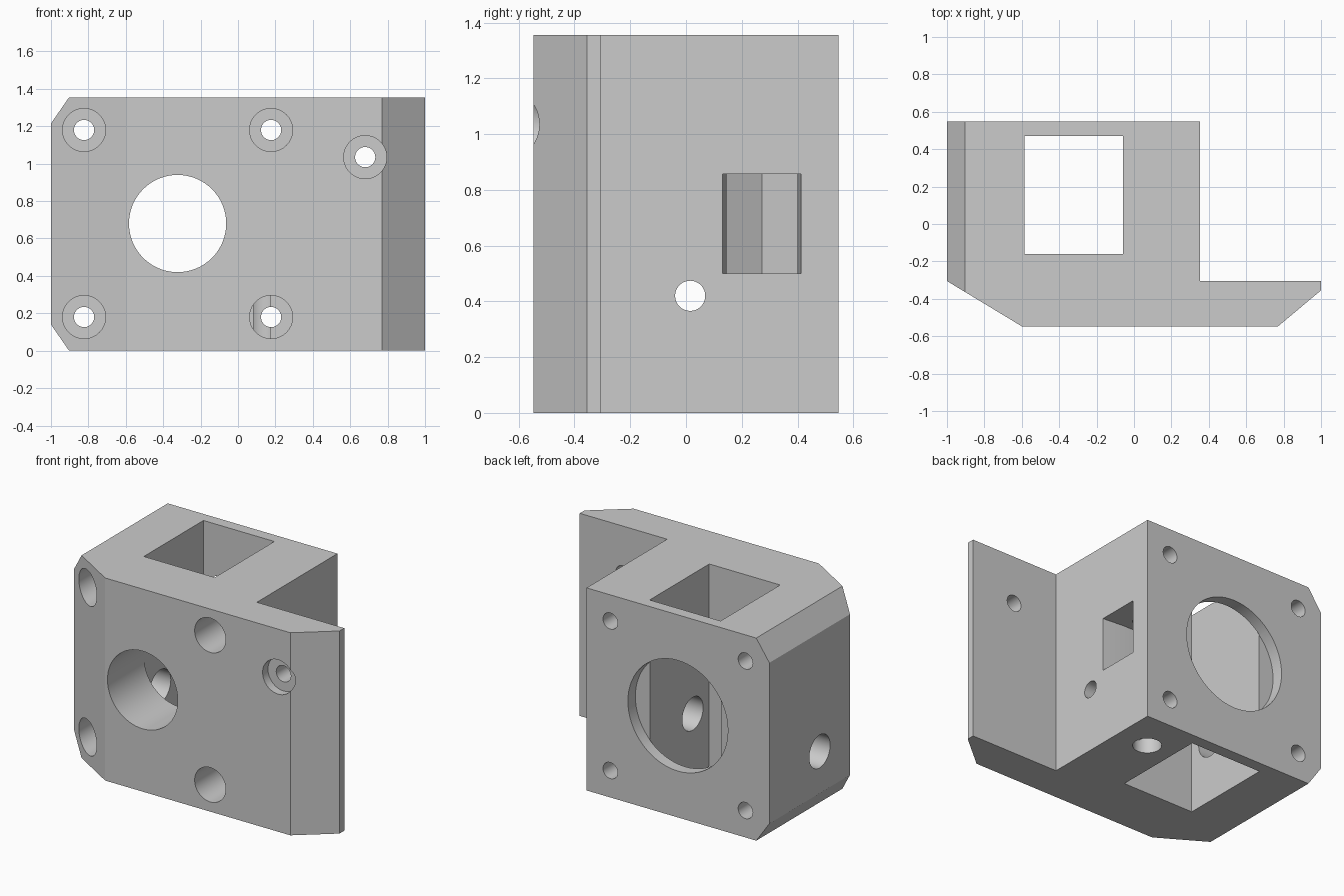
import bpy, bmesh, math
from mathutils import Vector

if "Cube" in bpy.data.objects:
    bpy.data.objects.remove(bpy.data.objects["Cube"])

grey = bpy.data.materials.new("plain grey")
grey.diffuse_color = (0.6, 0.6, 0.6, 1)
grey.use_nodes = True
grey.node_tree.nodes["Principled BSDF"].inputs["Base Color"].default_value = grey.diffuse_color


def prism(name, points, low, high, axis="z"):
    """Extrude a flat outline along z (outline in x, y) or y (outline in x, z)."""
    place = (lambda a, b, h: (a, b, h)) if axis == "z" else (lambda a, b, h: (a, h, b))
    bm = bmesh.new()
    rings = [[bm.verts.new(place(a, b, h)) for a, b in points] for h in (low, high)]
    bm.faces.new(rings[0])
    bm.faces.new(rings[1])
    n = len(points)
    for i in range(n):
        j = (i + 1) % n
        bm.faces.new((rings[0][i], rings[0][j], rings[1][j], rings[1][i]))
    bmesh.ops.recalc_face_normals(bm, faces=bm.faces[:])
    mesh = bpy.data.meshes.new(name)
    bm.to_mesh(mesh)
    bm.free()
    ob = bpy.data.objects.new(name, mesh)
    bpy.context.collection.objects.link(ob)
    return ob


def rod(name, start, end, radius):
    """Round cutter between two points."""
    a, b = Vector(start), Vector(end)
    bpy.ops.mesh.primitive_cylinder_add(vertices=64, radius=radius, depth=(b - a).length,
                                        location=(a + b) / 2)
    ob = bpy.context.object
    ob.name = name
    ob.rotation_mode = "QUATERNION"
    ob.rotation_quaternion = (b - a).to_track_quat("Z", "Y")
    return ob


H = 1.355

# Block with side flange
body = prism("motor_mount", [(-1, 0.547), (0.353, 0.547), (0.353, -0.305), (1, -0.305),
                             (1, -0.355), (0.77, -0.547), (-0.6, -0.547), (-1, -0.305)], 0, H)
body.data.materials.append(grey)

cutters = []
# Bevels along the left top and bottom edges
for z, s in ((0, 1), (H, -1)):
    corner = [(-1.0, z + s * 0.14), (-0.903, z), (-0.834, z - s * 0.1), (-1.2, z - s * 0.1),
              (-1.2, z + s * 0.4286)]
    cutters.append(prism("edge_bevel", corner, -0.8, 0.8, "y"))

# Vertical shaft, front opening and motor boss recess
cutters.append(prism("shaft", [(-0.585, -0.16), (-0.06, -0.16), (-0.06, 0.47), (-0.585, 0.47)],
                     -0.1, H + 0.1))
cx, cz = -0.323, 0.68
cutters.append(rod("front_opening", (cx, -0.7, cz), (cx, 0.0, cz), 0.26))
cutters.append(rod("boss_recess", (cx, 0.468, cz), (cx, 0.7, cz), 0.37))

# Motor screws with deep head bores
for x in (-0.823, 0.177):
    for z in (0.18, 1.18):
        cutters.append(rod("head_bore", (x, -0.7, z), (x, 0.2, z), 0.115))
        cutters.append(rod("screw_hole", (x, 0.1, z), (x, 0.7, z), 0.054))

# Flange screw with shallow head bore
cutters.append(rod("flange_bore", (0.68, -0.7, 1.035), (0.68, -0.49, 1.035), 0.115))
cutters.append(rod("flange_hole", (0.68, -0.6, 1.035), (0.68, -0.2, 1.035), 0.054))

# Cross screw, wide from the left and narrow on the right
cutters.append(rod("cross_bore", (-1.1, 0.015, 0.42), (0.15, 0.015, 0.42), 0.11))
cutters.append(rod("cross_hole", (0.1, 0.015, 0.42), (0.45, 0.015, 0.42), 0.054))

# Nut pocket with pointed end and the bolt hole below it
cutters.append(prism("nut_pocket", [(-0.02, 0.2725), (0.055, 0.145), (0.2, 0.145), (0.373, 0.13),
                                    (0.373, 0.415), (0.2, 0.40), (0.055, 0.40)], 0.5, 0.857))
cutters.append(rod("bolt_hole", (0.128, 0.275, -0.1), (0.128, 0.275, 1.05), 0.087))

# Cut everything and clean up
bpy.context.view_layer.objects.active = body
for c in cutters:
    c.hide_render = True
    mod = body.modifiers.new(c.name, "BOOLEAN")
    mod.operation = "DIFFERENCE"
    mod.solver = "EXACT"
    mod.object = c
    bpy.ops.object.modifier_apply(modifier=mod.name)
for c in cutters:
    bpy.data.objects.remove(c)

bpy.ops.object.select_all(action="DESELECT")
body.select_set(True)
bpy.context.view_layer.objects.active = body
bpy.ops.object.shade_smooth_by_angle(angle=math.radians(20))
